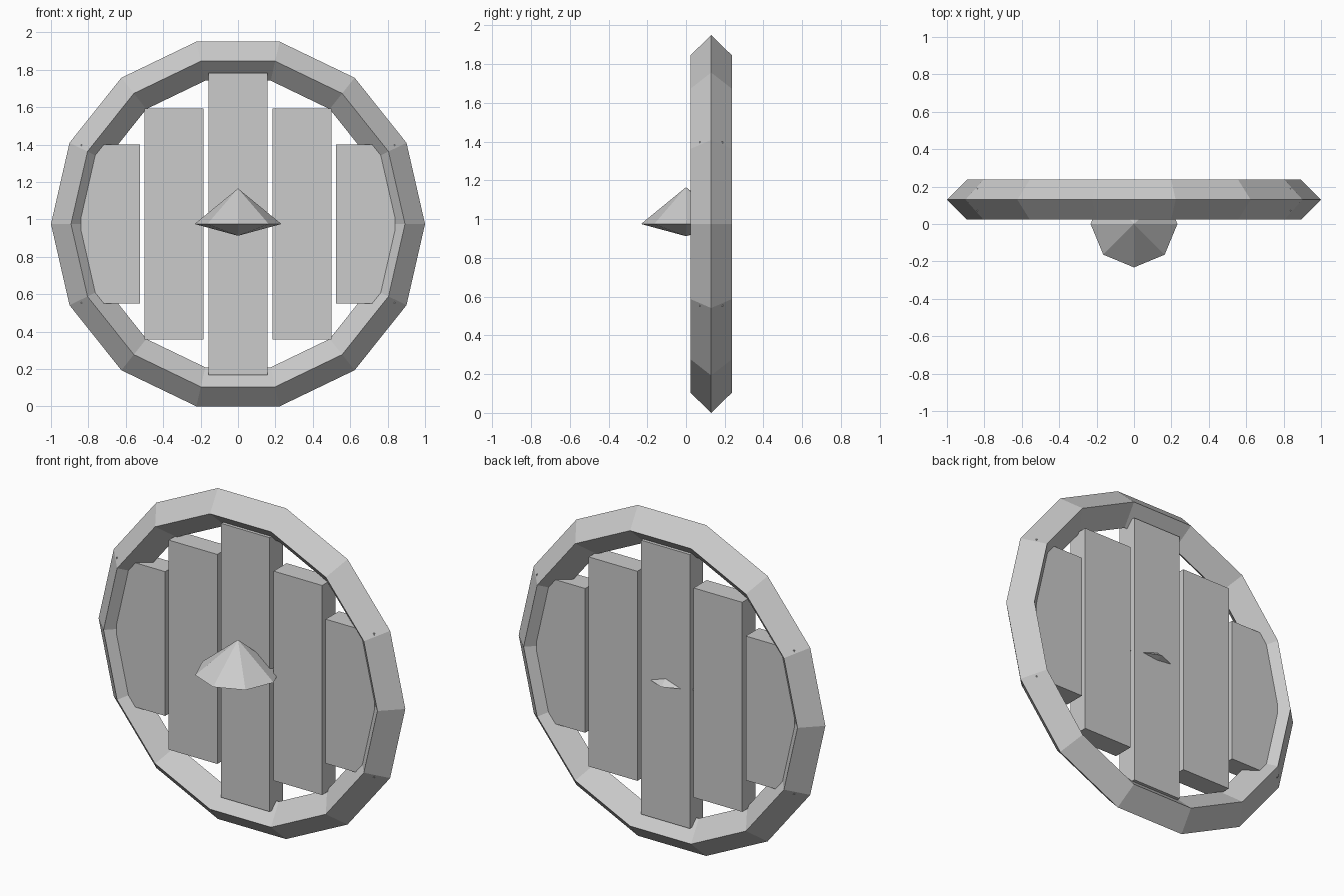
import bpy
from math import pi

cube = bpy.data.objects.get("Cube")
if cube:
    bpy.data.objects.remove(cube, do_unlink=True)

MID_Z = 0.975   # height of the shield centre
MID_Y = 0.13    # depth of the shield plane

grey = bpy.data.materials.new("plain grey")
grey.use_nodes = True
colour = (0.6, 0.6, 0.6, 1)
grey.diffuse_color = colour
grey.node_tree.nodes["Principled BSDF"].inputs["Base Color"].default_value = colour


def finish(name):
    obj = bpy.context.object
    obj.name = name
    obj.data.materials.clear()
    obj.data.materials.append(grey)
    return obj


# Faceted rim with a diamond cross-section
bpy.ops.mesh.primitive_torus_add(
    major_segments=14, minor_segments=4, major_radius=0.893, minor_radius=0.107,
    location=(0, MID_Y, MID_Z), rotation=(pi / 2, 0, 0))
finish("rim")


# Upright boards, tallest in the middle
def board(name, x, height):
    bpy.ops.mesh.primitive_cube_add(size=1, location=(x, MID_Y, MID_Z))
    obj = finish(name)
    obj.scale = (0.317, 0.122, height)


board("centre_board", 0, 1.615)
for side, sign in (("left", 1), ("right", -1)):
    board(side + "_inner_board", sign * 0.342, 1.235)
    board(side + "_outer_board", sign * 0.682, 0.85)

# Eight-sided boss: tall point above, shallow point below
bpy.ops.mesh.primitive_cone_add(vertices=8, radius1=0.232, depth=0.19,
                                end_fill_type='NOTHING',
                                location=(0, 0, MID_Z + 0.095))
finish("boss_top")
bpy.ops.mesh.primitive_cone_add(vertices=8, radius1=0.232, depth=0.063,
                                end_fill_type='NOTHING', rotation=(pi, 0, 0),
                                location=(0, 0, MID_Z - 0.0315))
finish("boss_underside")
